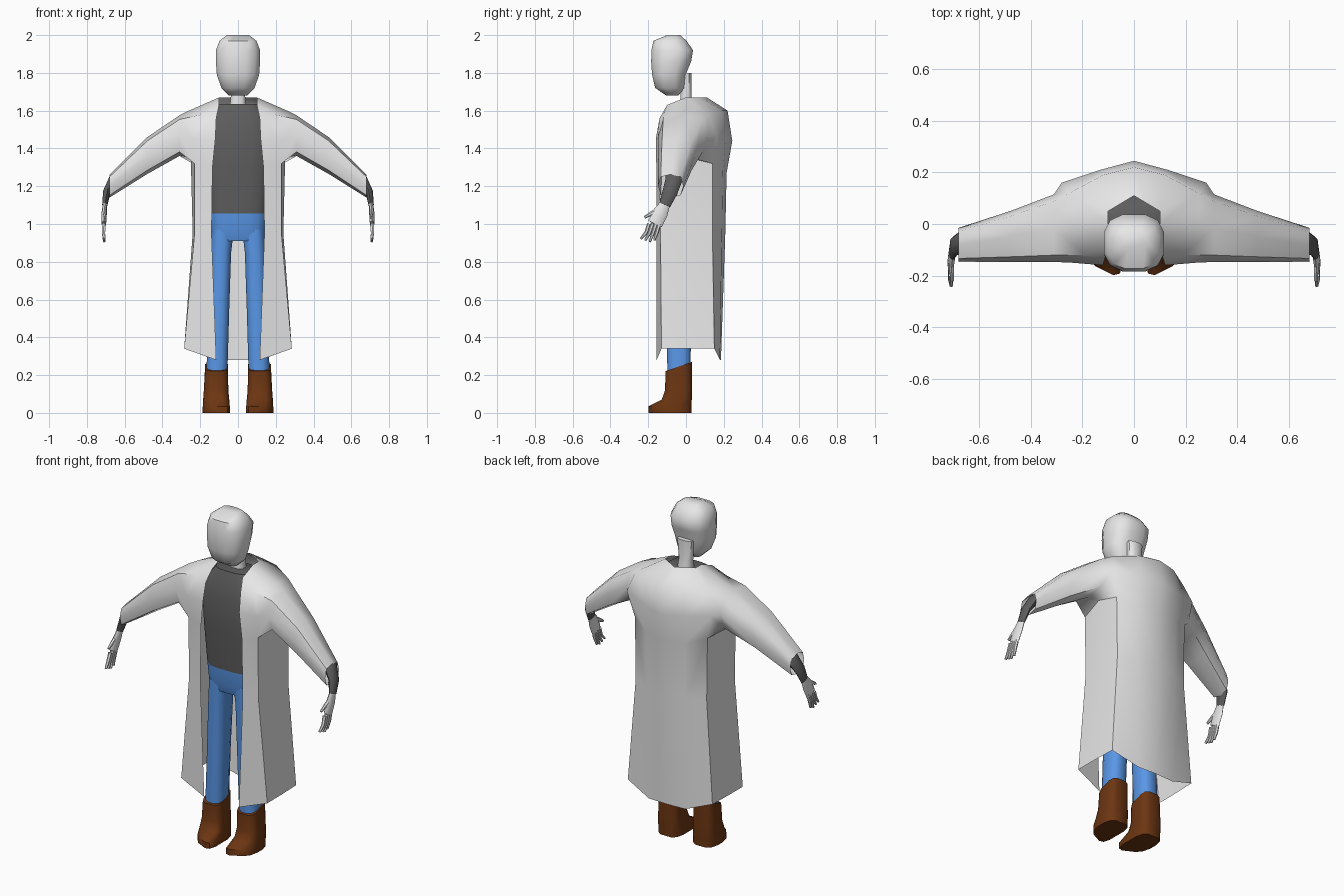
import bpy, bmesh
from math import cos, sin, pi, radians
from mathutils import Vector

if "Cube" in bpy.data.objects:
    bpy.data.objects.remove(bpy.data.objects["Cube"])


def material(name, colour):
    mat = bpy.data.materials.new(name)
    mat.use_nodes = True
    mat.diffuse_color = (*colour, 1)
    mat.node_tree.nodes["Principled BSDF"].inputs["Base Color"].default_value = (*colour, 1)
    return mat


pale_grey = material("pale_grey", (0.8, 0.8, 0.8))
dark_grey = material("dark_grey", (0.11, 0.11, 0.11))
denim_blue = material("denim_blue", (0.1, 0.31, 0.8))
boot_brown = material("boot_brown", (0.15, 0.036, 0.006))


def finish(bm, name, mat, mirrored=False, angle=50):
    """Turn a bmesh into a smooth object, optionally mirrored across x."""
    bmesh.ops.recalc_face_normals(bm, faces=bm.faces)
    mesh = bpy.data.meshes.new(name)
    bm.to_mesh(mesh)
    bm.free()
    mesh.materials.append(mat)
    mesh.shade_smooth()
    mesh.set_sharp_from_angle(angle=radians(angle))
    obj = bpy.data.objects.new(name, mesh)
    bpy.context.collection.objects.link(obj)
    if mirrored:
        obj.modifiers.new("mirror", "MIRROR")
    return obj


def bridge(bm, a, b):
    """Join two vertex loops of equal length with quads."""
    for i in range(len(a)):
        j = (i + 1) % len(a)
        bm.faces.new((a[i], a[j], b[j], b[i]))


def loft(rings, name, mat, mirrored=False, angle=50):
    bm = bmesh.new()
    loops = [[bm.verts.new(p) for p in ring] for ring in rings]
    for a, b in zip(loops, loops[1:]):
        bridge(bm, a, b)
    bm.faces.new(loops[0])
    bm.faces.new(loops[-1])
    return finish(bm, name, mat, mirrored, angle)


def rounded(t, power):
    """Point on a unit superellipse."""
    c, s = cos(t), sin(t)
    return (abs(c) ** power * (1 if c > 0 else -1),
            abs(s) ** power * (1 if s > 0 else -1))


def level_ring(z, x0, x1, y0, y1, sides=12, power=0.75):
    """Horizontal ring filling the given x and y limits."""
    points = []
    for i in range(sides):
        u, v = rounded(2 * pi * (i + 0.5) / sides, power)
        points.append(Vector(((x0 + x1 + u * (x1 - x0)) / 2,
                              (y0 + y1 + v * (y1 - y0)) / 2, z)))
    return points


def limb(path, name, mat, sides=8):
    """Mirrored tube along a path of (point, depth radius, width radius)."""
    rings = []
    centres = [Vector(p) for p, _, _ in path]
    for i, (_, ru, rv) in enumerate(path):
        d = (centres[min(i + 1, len(path) - 1)] - centres[max(i - 1, 0)]).normalized()
        u = (Vector((0, 1, 0)) - d * d.y).normalized()
        v = d.cross(u)
        rings.append([centres[i] + u * ru * cos(2 * pi * k / sides)
                      + v * rv * sin(2 * pi * k / sides) for k in range(sides)])
    return loft(rings, name, mat, True)


# Head and neck
head_levels = [(1.68, .05, -.105, -.04), (1.72, .09, -.165, -.005), (1.79, .115, -.182, .0),
               (1.86, .12, -.187, .03), (1.92, .12, -.186, .04), (1.97, .1, -.175, .005),
               (2.0, .06, -.1, -.03)]
loft([level_ring(z, -w, w, f, b) for z, w, f, b in head_levels], "head", pale_grey)
neck_levels = [(1.58, .05, -.04, .05), (1.68, .04, -.03, .03), (1.8, .05, -.03, .03)]
loft([level_ring(z, -w, w, f, b, 8) for z, w, f, b in neck_levels], "neck", pale_grey)

# Shirt body and its sleeves
shirt_levels = [(1.055, .155, -.12, .08), (1.3, .175, -.135, .11), (1.48, .19, -.135, .14),
                (1.58, .16, -.11, .13), (1.635, .11, -.09, .06)]
loft([level_ring(z, -w, w, f, b, 16, 0.6) for z, w, f, b in shirt_levels],
     "shirt", dark_grey)
limb([((.16, 0, 1.49), .08, .08), ((.45, -.04, 1.38), .06, .06),
      ((.66, -.065, 1.23), .045, .03), ((.695, -.085, 1.17), .04, .02),
      ((.705, -.112, 1.1), .03, .014)], "shirt_sleeves", dark_grey)

# Trousers: hips and legs
hip_levels = [(.91, .135, -.1, .05), (.96, .145, -.115, .07), (1.055, .155, -.12, .08)]
loft([level_ring(z, -w, w, f, b, 16, 0.6) for z, w, f, b in hip_levels],
     "trouser_hips", denim_blue)
leg_levels = [(.2, .055, .17, -.1, .025), (.55, .045, .155, -.105, .03),
              (.85, .035, .145, -.108, .04), (.97, .02, .14, -.11, .05)]
loft([level_ring(*level) for level in leg_levels], "trouser_legs", denim_blue, True)

# Boots: slanted cuff on top, toe swept towards the inner side
boot_levels = [(0, .042, .188, -.22, .032), (.035, .042, .188, -.22, .032),
               (.07, .045, .186, -.13, .032), (.12, .05, .182, -.112, .032),
               (.245, .052, .175, -.11, .032)]
boot_rings = [level_ring(*level, 12, 0.55) for level in boot_levels]
for ring in boot_rings[:2]:
    for p in ring:
        if p.y < -.12:
            p.y += (p.x - .042) * .5
for p in boot_rings[-1]:
    p.z += (p.y + .04) * .35
loft(boot_rings, "boots", boot_brown, True)

# Hands: palm, fingers and thumb
limb([((.704, -.108, 1.11), .026, .012), ((.708, -.135, 1.06), .04, .014),
      ((.71, -.165, 1.0), .04, .012)], "palms", pale_grey)
for i, finger in enumerate(("little", "ring", "middle", "index")):
    y = -.138 - i * .019
    tip = Vector((.708, y - .03 - i * .005, .905 + abs(i - 1) * .008))
    limb([((.71, y, 1.01 - i * .003), .011, .011), ((.712, y - .016, .955), .01, .01),
          (tip, .006, .007)], finger + "_fingers", pale_grey, 6)
limb([((.708, -.125, 1.08), .014, .011), ((.706, -.175, 1.06), .013, .01),
      ((.704, -.22, 1.035), .007, .007)], "thumbs", pale_grey, 6)

# Coat: half an open sheet, from the front edge round to the middle of the back
coat_rows = [
    [(.1, -.1, 1.63), (.1, -.05, 1.65), (.1, .0, 1.67), (.1, .05, 1.67), (.05, .08, 1.67), (0, .11, 1.67)],
    [(.115, -.14, 1.56), (.19, -.12, 1.58), (.26, 0, 1.6), (.25, .12, 1.58), (.12, .19, 1.6), (0, .22, 1.6)],
    [(.12, -.16, 1.45), (.24, -.15, 1.45), (0, 0, 0), (.28, .16, 1.47), (.13, .21, 1.45), (0, .245, 1.44)],
    [(.135, -.157, 1.3), (.23, -.14, 1.32), (.25, 0, 1.355), (.24, .14, 1.32), (.13, .195, 1.28), (0, .215, 1.27)],
    [(.14, -.155, .95), (.23, -.135, .95), (.24, 0, .95), (.235, .14, .95), (.13, .19, .95), (0, .208, .95)],
    [(.115, -.155, .28), (.285, -.13, .34), (.285, 0, .34), (.28, .15, .34), (.12, .18, .28), (0, .185, .28)],
]
bm = bmesh.new()
grid = [[bm.verts.new(p) for p in row] for row in coat_rows]
for r in range(len(grid) - 1):
    for c in range(len(grid[r]) - 1):
        if not (r in (1, 2) and c in (1, 2)):  # leave the armhole open
            bm.faces.new((grid[r][c], grid[r + 1][c], grid[r + 1][c + 1], grid[r][c + 1]))

# Coat sleeve, grown out of the armhole to an open cuff
armhole = [(1, 2), (1, 3), (2, 3), (3, 3), (3, 2), (3, 1), (2, 1), (1, 1)]
loop = [grid[r][c] for r, c in armhole]
for x, front, back, bottom, top in [(.31, -.147, .115, 1.36, 1.575),
                                    (.48, -.147, .05, 1.265, 1.46),
                                    (.68, -.147, -.015, 1.14, 1.262)]:
    cuff = []
    for i in range(8):
        v, w = rounded(pi / 2 - i * pi / 4, 0.65)
        cuff.append(bm.verts.new((x, (front + back + v * (back - front)) / 2,
                                  (bottom + top + w * (top - bottom)) / 2)))
    bridge(bm, loop, cuff)
    loop = cuff
bm.verts.remove(grid[2][2])
finish(bm, "coat", pale_grey, True, 60)
